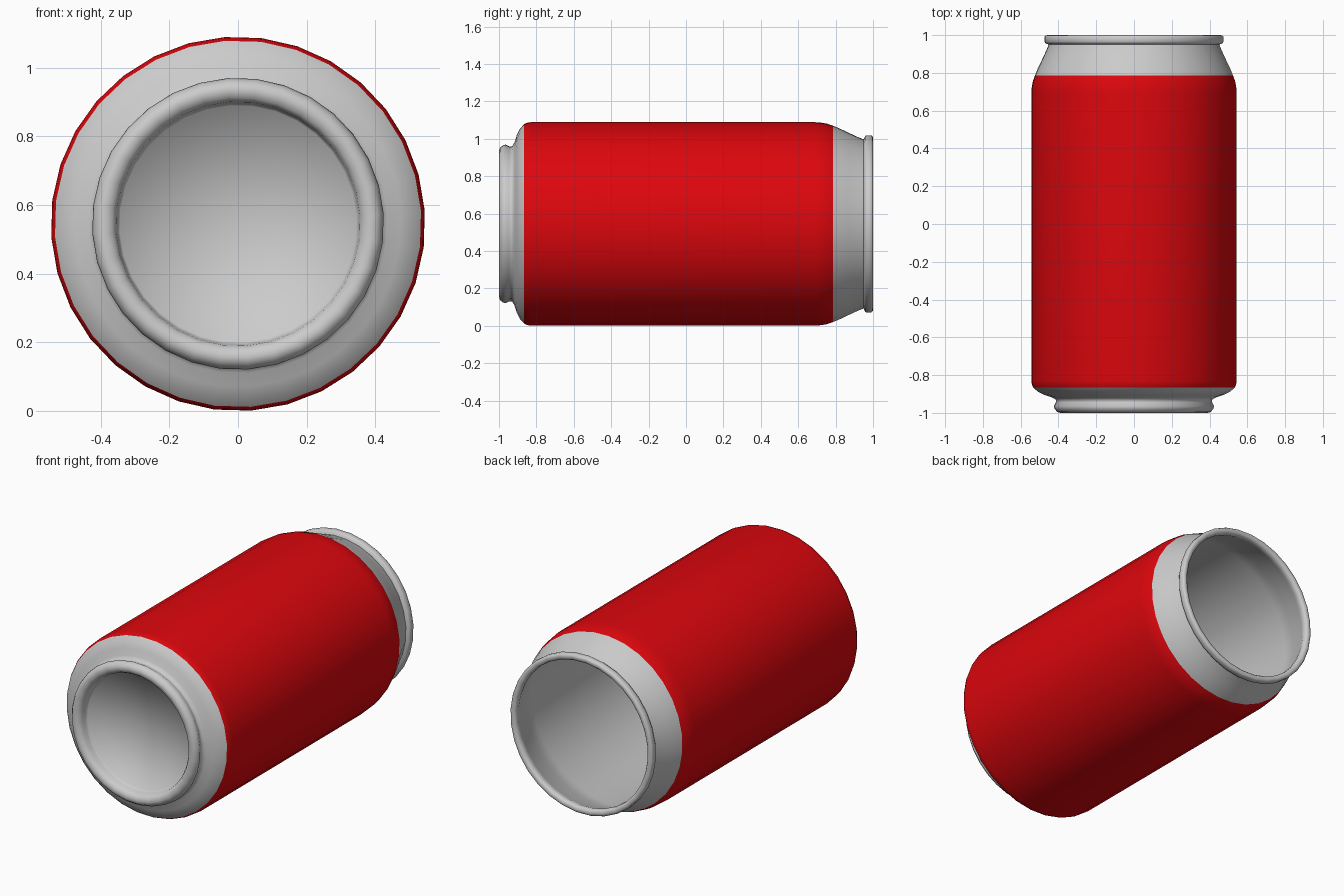
import bpy, bmesh, math

if "Cube" in bpy.data.objects:
    bpy.data.objects.remove(bpy.data.objects["Cube"])

SIDES = 32
R = 0.545            # body radius, also height of the axis
OFFSET = math.radians(4.05)


def lathe(name, profile, colour=None, angle=40):
    """Revolve (y, radius) points about the can's axis; radius 0 makes a pole."""
    bm = bmesh.new()
    rings = []
    for y, r in profile:
        n = SIDES if r else 1
        ring = []
        for i in range(n):
            a = OFFSET + 2 * math.pi * i / SIDES
            ring.append(bm.verts.new((r * math.cos(a), y, R + r * math.sin(a))))
        rings.append(ring)
    for a, b in zip(rings, rings[1:]):
        for i in range(SIDES):
            j = (i + 1) % SIDES
            if len(a) == 1:
                bm.faces.new((a[0], b[i], b[j]))
            elif len(b) == 1:
                bm.faces.new((a[j], a[i], b[0]))
            else:
                bm.faces.new((a[j], a[i], b[i], b[j]))
    mesh = bpy.data.meshes.new(name)
    bm.to_mesh(mesh)
    bm.free()
    ob = bpy.data.objects.new(name, mesh)
    bpy.context.collection.objects.link(ob)
    if colour:
        mat = bpy.data.materials.new(name + "_paint")
        mat.diffuse_color = colour
        mat.use_nodes = True
        mat.node_tree.nodes["Principled BSDF"].inputs["Base Color"].default_value = mat.diffuse_color
        mesh.materials.append(mat)
    bpy.ops.object.select_all(action='DESELECT')
    ob.select_set(True)
    bpy.context.view_layer.objects.active = ob
    bpy.ops.object.shade_smooth_by_angle(angle=math.radians(angle))
    return ob


# base with its standing foot and shallow dished centre
lathe("base", [
    (-0.90, 0), (-0.935, 0.345), (-0.95, 0.352), (-0.975, 0.356), (-0.993, 0.368), (-1.0, 0.39),
    (-0.995, 0.408), (-0.98, 0.42), (-0.965, 0.425), (-0.945, 0.415), (-0.93, 0.415),
    (-0.918, 0.435), (-0.905, 0.475), (-0.888, 0.51), (-0.866, 0.534)], angle=100)

# red painted wall
lathe("painted_wall", [
    (-0.866, 0.534), (-0.85, 0.542), (-0.83, R), (0.69, R), (0.72, 0.543),
    (0.755, 0.537), (0.785, 0.526)], (0.72, 0.002, 0.004, 1))

# tapered neck, rolled rim and deep lid
lathe("neck_and_lid", [
    (0.785, 0.526), (0.82, 0.512), (0.87, 0.488), (0.92, 0.465), (0.95, 0.453),
    (0.957, 0.47), (0.965, 0.475), (0.99, 0.475), (0.998, 0.469), (1.0, 0.459),
    (0.998, 0.447), (0.99, 0.439), (0.97, 0.437), (0.95, 0.445), (0.785, 0.515), (0.7, 0.535),
    (-0.80, 0.535), (-0.82, 0)], angle=60)
